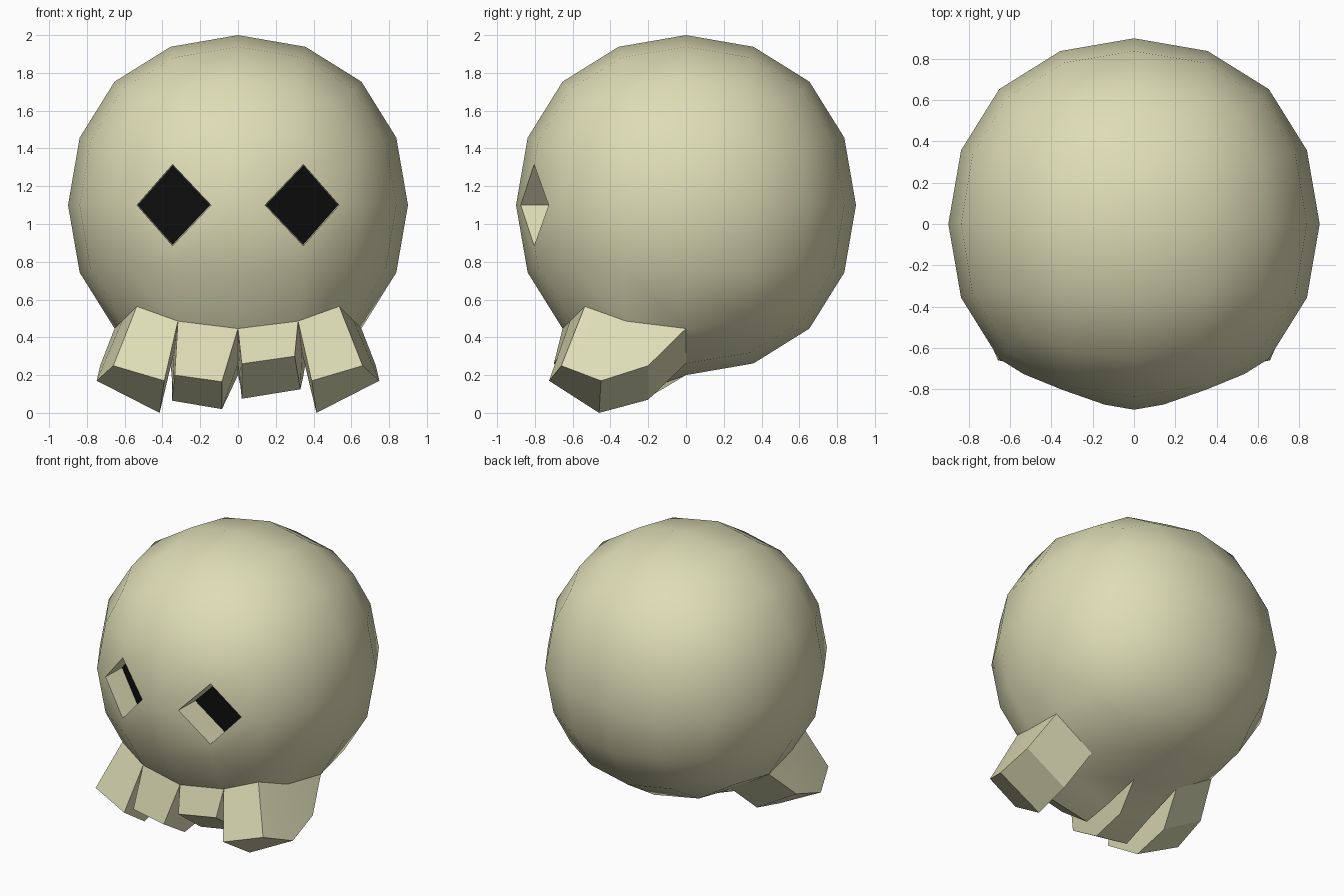
import bpy, bmesh, math
from mathutils import Vector

if "Cube" in bpy.data.objects:
    bpy.data.objects.remove(bpy.data.objects["Cube"])


def material(name, rgb):
    m = bpy.data.materials.new(name)
    m.diffuse_color = (*rgb, 1)
    m.use_nodes = True
    m.node_tree.nodes["Principled BSDF"].inputs["Base Color"].default_value = m.diffuse_color
    return m


# Cranium: a cube rounded by subdivision
bpy.ops.mesh.primitive_cube_add(size=2.144)
skull = bpy.context.object
skull.name = "skull"
mod = skull.modifiers.new("round", 'SUBSURF')
mod.levels = mod.render_levels = 2
bpy.ops.object.modifier_apply(modifier=mod.name)
skull.data.materials.append(material("bone", (0.73, 0.72, 0.47)))
skull.data.materials.append(material("socket_black", (0.004, 0.004, 0.004)))

bm = bmesh.new()
bm.from_mesh(skull.data)
bmesh.ops.translate(bm, verts=bm.verts[:], vec=(0, 0, 1.1))

# Teeth: tip corners as (inner, outer) pairs, from the front row to the rear
OUTER = [((.39, -.725, .17), (.66, -.66, .25)),
         ((.415, -.46, 0), (.748, -.45, .17)),
         ((.42, -.2, .07), (.73, -.2, .25))]
INNER_LONG = [((.085, -.715, .165), (.335, -.70, .20)),
              ((.085, -.48, .02), (.35, -.49, .065)),
              ((.07, -.22, .07), (.35, -.2, .18))]
INNER_SHORT = [((.02, -.70, .26), (.30, -.675, .30)),
               ((.02, -.45, .075), (.33, -.44, .125)),
               ((.02, -.25, .11), (.345, -.2, .19))]


def lower_front(f, side, outer):
    c = f.calc_center_median() - Vector((0, 0, 1.1))
    return (-c.z > max(abs(c.x), abs(c.y)) and c.y < 0
            and c.x * side > 0 and (abs(c.x) > .3) == outer)


def tooth(faces, side, tips):
    geom = bmesh.ops.extrude_face_region(bm, geom=faces)["geom"]
    old = [f for f in faces if f.is_valid and f not in geom]
    verts = sorted((g for g in geom if isinstance(g, bmesh.types.BMVert)),
                   key=lambda v: v.co.y)
    for row in range(3):
        pair = sorted(verts[row * 2:row * 2 + 2], key=lambda v: abs(v.co.x))
        for v, (x, y, z) in zip(pair, tips[row]):
            v.co = (x * side, y, z)
    if old:
        bmesh.ops.delete(bm, geom=old, context='FACES')


teeth = [(s, outer, OUTER if outer else (INNER_LONG if s < 0 else INNER_SHORT))
         for s in (-1, 1) for outer in (True, False)]
regions = [[f for f in bm.faces if lower_front(f, s, o)] for s, o, _ in teeth]
for (s, _, tips), faces in zip(teeth, regions):
    tooth(faces, s, tips)

# Eye sockets: bevel one vertex into a diamond, then push it inwards
for s in (-1, 1):
    centre = Vector((.357 * s, -.838, 1.1))
    v = min(bm.verts, key=lambda v: (v.co - centre).length)
    bmesh.ops.bevel(bm, geom=[v], offset=60, offset_type='PERCENT',
                    segments=1, profile=.5, affect='VERTICES')
    face = min((f for f in bm.faces),
               key=lambda f: (f.calc_center_median() - Vector((.345 * s, -.8, 1.1))).length)
    for v in face.verts:
        if abs(v.co.z - 1.1) > .05:
            v.co.z = 1.1 + math.copysign(.215, v.co.z - 1.1)
    back = bmesh.ops.extrude_discrete_faces(bm, faces=[face])["faces"][0]
    mid = back.calc_center_median()
    for v in back.verts:
        v.co = mid + (v.co - mid) * .97 + Vector((0, .18, 0))
    back.material_index = 1

bmesh.ops.recalc_face_normals(bm, faces=bm.faces[:])
bm.to_mesh(skull.data)
bm.free()
bpy.ops.object.shade_smooth_by_angle(angle=math.radians(30))
